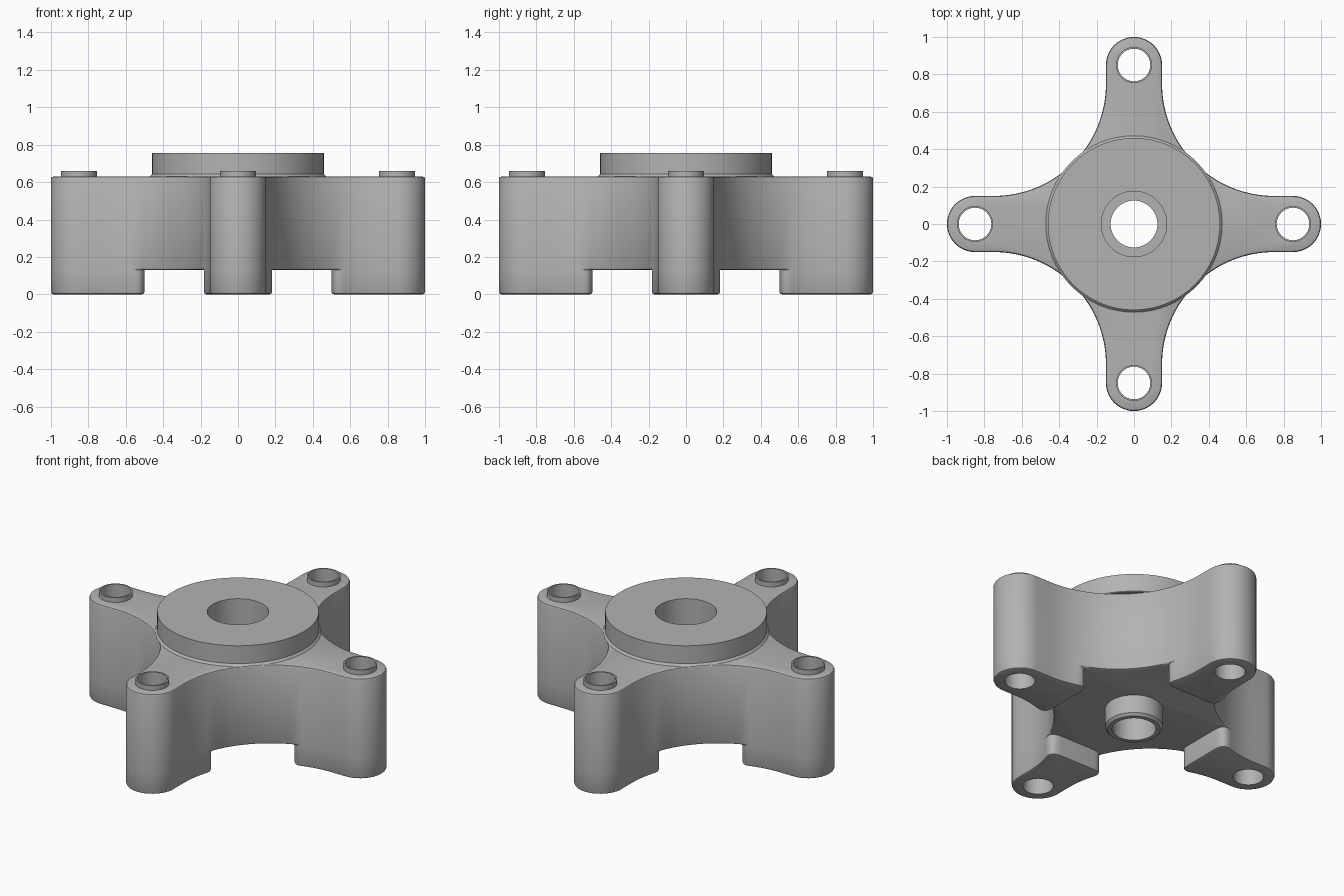
import bpy, bmesh
from math import sin, cos, pi, radians, hypot
from mathutils import Matrix, Vector

cube = bpy.data.objects.get("Cube")
if cube:
    bpy.data.objects.remove(cube)

grey = bpy.data.materials.new("cast_grey")
grey.use_nodes = True
grey.diffuse_color = (0.45, 0.45, 0.45, 1)
grey.node_tree.nodes["Principled BSDF"].inputs["Base Color"].default_value = (0.45, 0.45, 0.45, 1)

ARM_HALF, HOLE_AT, HOLE_R = 0.15, 0.85, 0.087
ARC_C, ARC_R = 0.75, 0.60
FOOT_H, BODY_TOP, CHAMFER = 0.13, 0.63, 0.013


def finish(bm, name):
    bmesh.ops.recalc_face_normals(bm, faces=bm.faces)
    mesh = bpy.data.meshes.new(name)
    bm.to_mesh(mesh)
    bm.free()
    mesh.materials.append(grey)
    ob = bpy.data.objects.new(name, mesh)
    bpy.context.collection.objects.link(ob)
    return ob


def activate(ob):
    bpy.ops.object.select_all(action="DESELECT")
    ob.select_set(True)
    bpy.context.view_layer.objects.active = ob


def shade(ob):
    activate(ob)
    bpy.ops.object.shade_smooth_by_angle(angle=radians(30))


def arc(cx, cy, r, a0, a1, n):
    angles = [radians(a0 + (a1 - a0) * i / n) for i in range(n + 1)]
    return [Vector((cx + r * cos(a), cy + r * sin(a))) for a in angles]


def prism(points, z0, z1, bevel_edge):
    """Extrude an outline and chamfer the rim edges picked by bevel_edge."""
    bm = bmesh.new()
    face = bm.faces.new([bm.verts.new((p.x, p.y, z0)) for p in points])
    top = bmesh.ops.extrude_face_region(bm, geom=[face], use_keep_orig=True)["geom"]
    bmesh.ops.translate(bm, vec=(0, 0, z1 - z0),
                        verts=[v for v in top if isinstance(v, bmesh.types.BMVert)])
    bmesh.ops.recalc_face_normals(bm, faces=bm.faces)
    rim = [e for e in bm.edges
           if abs(e.verts[0].co.z - e.verts[1].co.z) < 1e-5
           and bevel_edge((e.verts[0].co + e.verts[1].co) / 2)]
    bmesh.ops.bevel(bm, geom=rim, offset=CHAMFER, segments=2, profile=0.5, affect="EDGES")
    return bm


def lathe(bm, profile, center=(0, 0), n=64):
    """Revolve a closed (radius, z) loop; zero radii collapse to the axis."""
    rings = []
    for i in range(n):
        a = 2 * pi * i / n
        rings.append([bm.verts.new((center[0] + r * cos(a), center[1] + r * sin(a), z))
                      for r, z in profile])
    for i in range(n):
        a, b = rings[i], rings[(i + 1) % n]
        for j in range(len(profile)):
            k = (j + 1) % len(profile)
            if profile[j][0] + profile[k][0] > 0:
                bm.faces.new((a[j], b[j], b[k], a[k]))
    bmesh.ops.remove_doubles(bm, verts=bm.verts, dist=1e-5)


def turned(name, profile, center=(0, 0)):
    bm = bmesh.new()
    lathe(bm, profile, center)
    ob = finish(bm, name)
    shade(ob)


quarters = [("right_hand_side", 180), ("left_hand_side", 0), ("front", 270), ("back", 90)]
tip = arc(HOLE_AT, 0, ARM_HALF, -90, 90, 24)
flank = arc(ARC_C, ARC_C, ARC_R, 270, 180, 32)

# Four-armed body
outline = []
for q in range(4):
    turn = Matrix.Rotation(q * pi / 2, 2)
    outline += [turn @ p for p in tip + flank]
body = finish(prism(outline, FOOT_H, BODY_TOP,
                    lambda c: c.z > 0.5 or max(abs(c.x), abs(c.y)) < 0.56), "body")

# Feet under the arm ends, with rounded inner corners
side = arc(ARC_C, ARC_C, ARC_R, 270, 253, 6)
start, ctrl, end = side[-1], Vector((0.5, 0.203)), Vector((0.5, 0.12))
corner = [start * (1 - t) ** 2 + ctrl * 2 * t * (1 - t) + end * t * t
          for t in [i / 8 for i in range(1, 9)]]
half = side + corner
mirrored = [Vector((p.x, -p.y)) for p in reversed(half)]
foot_outline = tip + half + mirrored
solids = [body]
for label, deg in quarters:
    turn = Matrix.Rotation(radians(deg), 2)
    bm = prism([turn @ p for p in foot_outline], 0, FOOT_H, lambda c: c.z < 0.01)
    solids.append(finish(bm, label + "_foot"))

# Bolt holes and stepped centre bore
bm = bmesh.new()
lathe(bm, [(0, -0.1), (0.125, -0.1), (0.125, 0.2), (0.175, 0.2), (0.175, 1), (0, 1)])
for label, deg in quarters:
    a = radians(deg)
    lathe(bm, [(0, -0.1), (HOLE_R, -0.1), (HOLE_R, 1), (0, 1)],
          (HOLE_AT * cos(a), HOLE_AT * sin(a)))
cutter = finish(bm, "hole_cutter")
cutter.hide_render = True
for ob in solids:
    activate(ob)
    mod = ob.modifiers.new("holes", "BOOLEAN")
    mod.operation, mod.solver, mod.object = "DIFFERENCE", "EXACT", cutter
    bpy.ops.object.modifier_apply(modifier=mod.name)
    shade(ob)
bpy.data.objects.remove(cutter)

# Raised collars around the bolt holes
for label, deg in quarters:
    a = radians(deg)
    turned(label + "_collar",
           [(HOLE_R, BODY_TOP), (0.096, BODY_TOP), (0.096, 0.66), (HOLE_R, 0.66)],
           (HOLE_AT * cos(a), HOLE_AT * sin(a)))

# Top disc with a small flared base
turned("top_disc", [(0.175, BODY_TOP), (0.472, BODY_TOP), (0.46, 0.643),
                    (0.46, 0.755), (0.175, 0.755)])

# Hub ring below the body
turned("lower_hub", [(0.125, FOOT_H), (0.165, FOOT_H), (0.165, 0.015),
                     (0.15, 0), (0.125, 0)])
